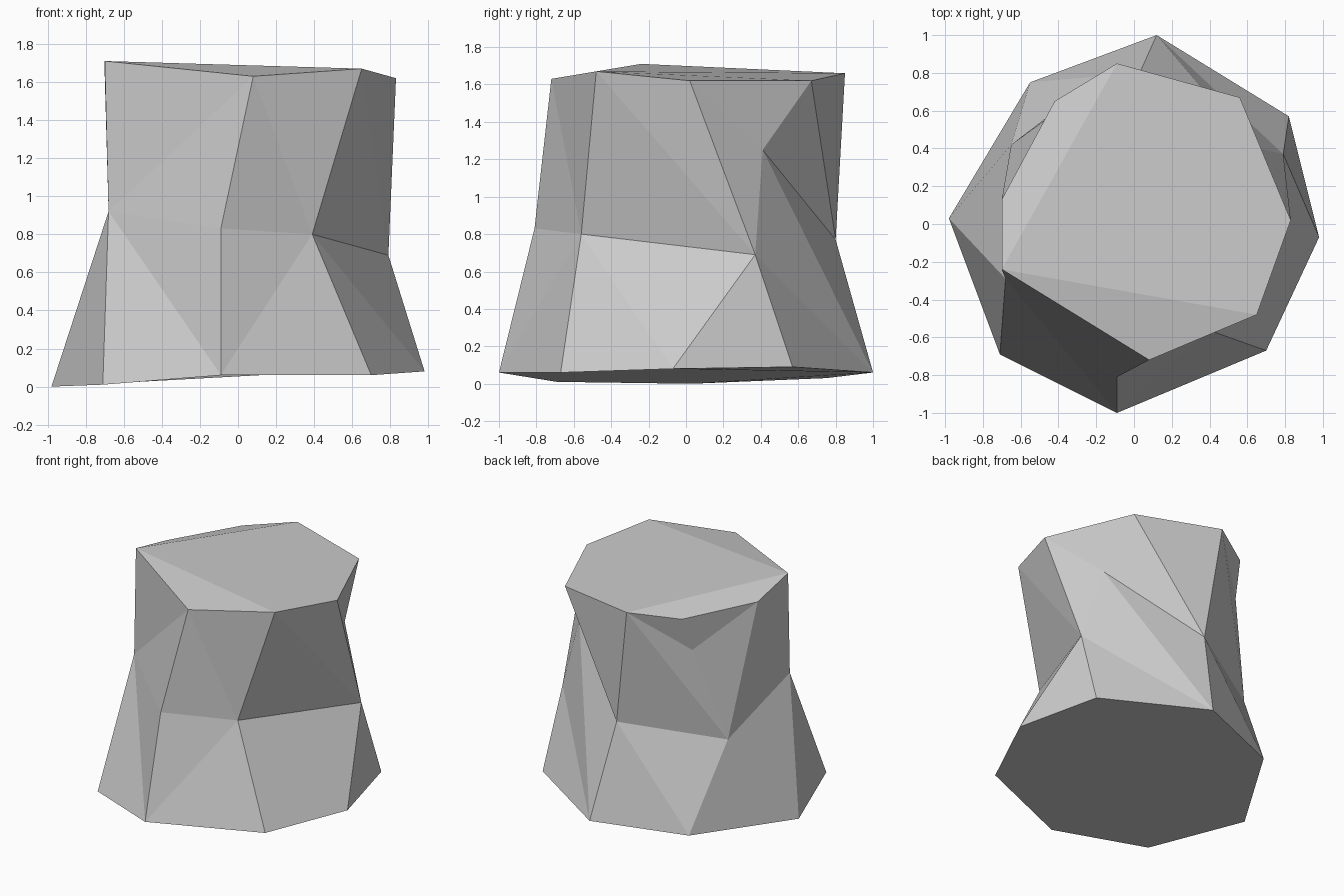
import bpy
import bmesh

# Remove the default cube only
default_cube = bpy.data.objects.get("Cube")
if default_cube:
    bpy.data.objects.remove(default_cube, do_unlink=True)

# Rings run counter-clockwise from the front corner
FOOT = [(-.09, -1, .06), (.7, -.67, .06), (.98, -.07, .08), (.82, .57, .09),
        (.12, 1, .06), (-.55, .75, .03), (-.98, .03, 0), (-.71, -.69, .01)]
WAIST = [(-.09, -.81, .83), (.39, -.56, .8), (.79, .37, .69), (.62, .41, 1.25),
         (.03, .8, .77), (-.65, .42, .67), (-.68, -.29, .92)]
CROWN = [(.08, -.72, 1.63), (.65, -.48, 1.67), (.83, .02, 1.62), (.56, .67, 1.62),
         (-.09, .85, 1.66), (-.42, .65, 1.62), (-.7, .13, 1.63), (-.7, -.24, 1.71)]
HOLLOW = (-.45, .565, 1.36)


def make_material(name, color):
    material = bpy.data.materials.new(name)
    material.use_nodes = True
    material.diffuse_color = color
    shader = next(n for n in material.node_tree.nodes if n.type == "BSDF_PRINCIPLED")
    shader.inputs["Base Color"].default_value = color
    shader.inputs["Roughness"].default_value = 0.9
    return material


def bridge(bm, lower, upper, steps):
    """Join two rings with triangles; each step advances the Lower or Upper ring."""
    low = up = 0
    for step in steps:
        here_low = lower[low % len(lower)]
        here_up = upper[up % len(upper)]
        if step == "L":
            low += 1
            bm.faces.new((here_low, lower[low % len(lower)], here_up))
        else:
            up += 1
            bm.faces.new((here_low, upper[up % len(upper)], here_up))


bm = bmesh.new()
foot, waist, crown = ([bm.verts.new(point) for point in ring]
                      for ring in (FOOT, WAIST, CROWN))

# Faceted sides: flared lower band and twisted upper band
bridge(bm, foot, waist, "ULLULLUULULULLU")
bridge(bm, waist, crown, "LULULULULUULUUL")

# Hollow under the rim at the back right: open two facets and fan them inward
bm.edges.remove(bm.edges.get((waist[5], crown[5])))
centre = bm.verts.new(HOLLOW)
corners = [waist[5], crown[6], crown[5], crown[4]]
for start, end in zip(corners, corners[1:] + corners[:1]):
    bm.faces.new((start, end, centre))

# Underside and the three tilted facets of the top
bm.faces.new(list(reversed(foot)))
bm.faces.new([crown[-1]] + crown[1:5])
bm.faces.new((crown[-1], crown[0], crown[1]))
bm.faces.new(crown[4:])
bm.normal_update()

# Flat-shaded stone
mesh = bpy.data.meshes.new("stone_pillar")
bm.to_mesh(mesh)
bm.free()
mesh.materials.append(make_material("stone grey", (0.6, 0.6, 0.6, 1.0)))
mesh.shade_flat()
stone = bpy.data.objects.new("stone_pillar", mesh)
bpy.context.collection.objects.link(stone)
